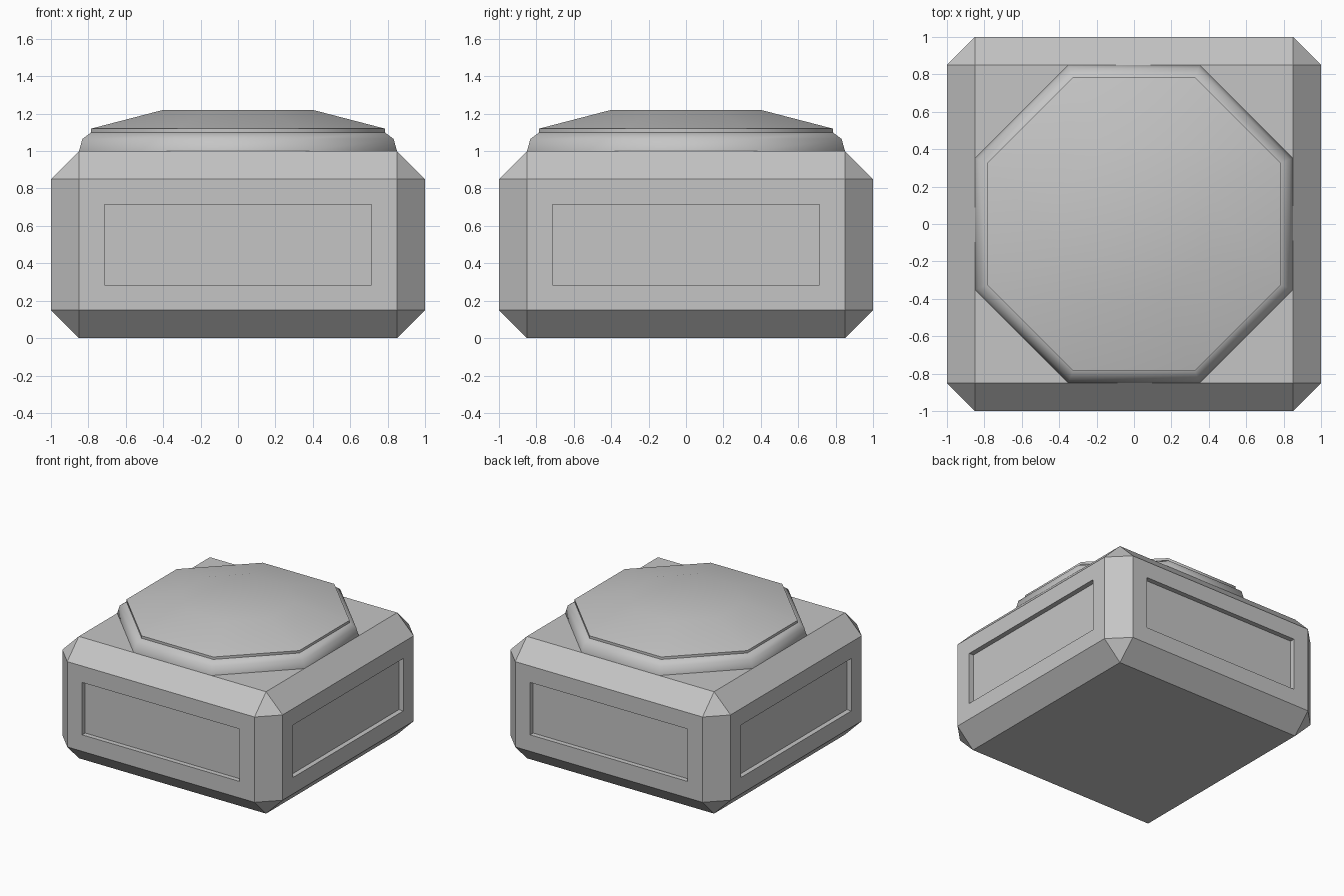
import bpy
import bmesh
from math import cos, sin, pi, radians
from mathutils import Matrix, Vector

cube = bpy.data.objects.get("Cube")
if cube:
    bpy.data.objects.remove(cube, do_unlink=True)

CHAMFER = 0.15
PANEL_MARGIN = 0.135
PANEL_DEPTH = 0.04

# One plain grey for the whole model
grey = bpy.data.materials.new("plain grey")
grey.use_nodes = True
colour = (0.56, 0.56, 0.56, 1)
grey.diffuse_color = colour
grey.node_tree.nodes["Principled BSDF"].inputs["Base Color"].default_value = colour


def finish(name, bm):
    mesh = bpy.data.meshes.new(name)
    bm.to_mesh(mesh)
    bm.free()
    mesh.materials.append(grey)
    obj = bpy.data.objects.new(name, mesh)
    bpy.context.collection.objects.link(obj)
    return obj


def octagon_stack(name, profile):
    """Closed octagonal solid from (apothem, height) rings, smooth over soft angles."""
    bm = bmesh.new()
    rings = []
    for apothem, z in profile:
        radius = apothem / cos(pi / 8)
        angles = [(i + 0.5) * pi / 4 for i in range(8)]
        rings.append([bm.verts.new((radius * cos(a), radius * sin(a), z)) for a in angles])
    for low, high in zip(rings, rings[1:]):
        for i in range(8):
            j = (i + 1) % 8
            bm.faces.new((low[i], low[j], high[j], high[i]))
    bm.faces.new(rings[0])
    bm.faces.new(rings[-1])
    bmesh.ops.recalc_face_normals(bm, faces=bm.faces)
    obj = finish(name, bm)
    bpy.ops.object.select_all(action="DESELECT")
    obj.select_set(True)
    bpy.context.view_layer.objects.active = obj
    bpy.ops.object.shade_smooth_by_angle(angle=radians(48))
    return obj


# Chamfered body with a recessed panel in each side
bm = bmesh.new()
box = Matrix.Translation((0, 0, 0.5)) @ Matrix.Diagonal((2, 2, 1, 1))
bmesh.ops.create_cube(bm, size=1, matrix=box)
bmesh.ops.bevel(bm, geom=bm.edges[:], offset=CHAMFER, segments=1, affect="EDGES")
bm.normal_update()
sides = [f for f in bm.faces if max(abs(f.normal.x), abs(f.normal.y)) > 0.99]
bmesh.ops.inset_individual(bm, faces=sides, thickness=PANEL_MARGIN, use_even_offset=True)
bm.normal_update()
bmesh.ops.inset_individual(bm, faces=sides, thickness=0, depth=-PANEL_DEPTH)
finish("body", bm)

# Rounded octagonal collar and the shallow cap on it
octagon_stack("collar", [(0.85, 0.99), (0.85, 1.0), (0.832, 1.065), (0.785, 1.1)])
octagon_stack("cap", [(0.785, 1.1), (0.785, 1.12), (0.4, 1.22)])
